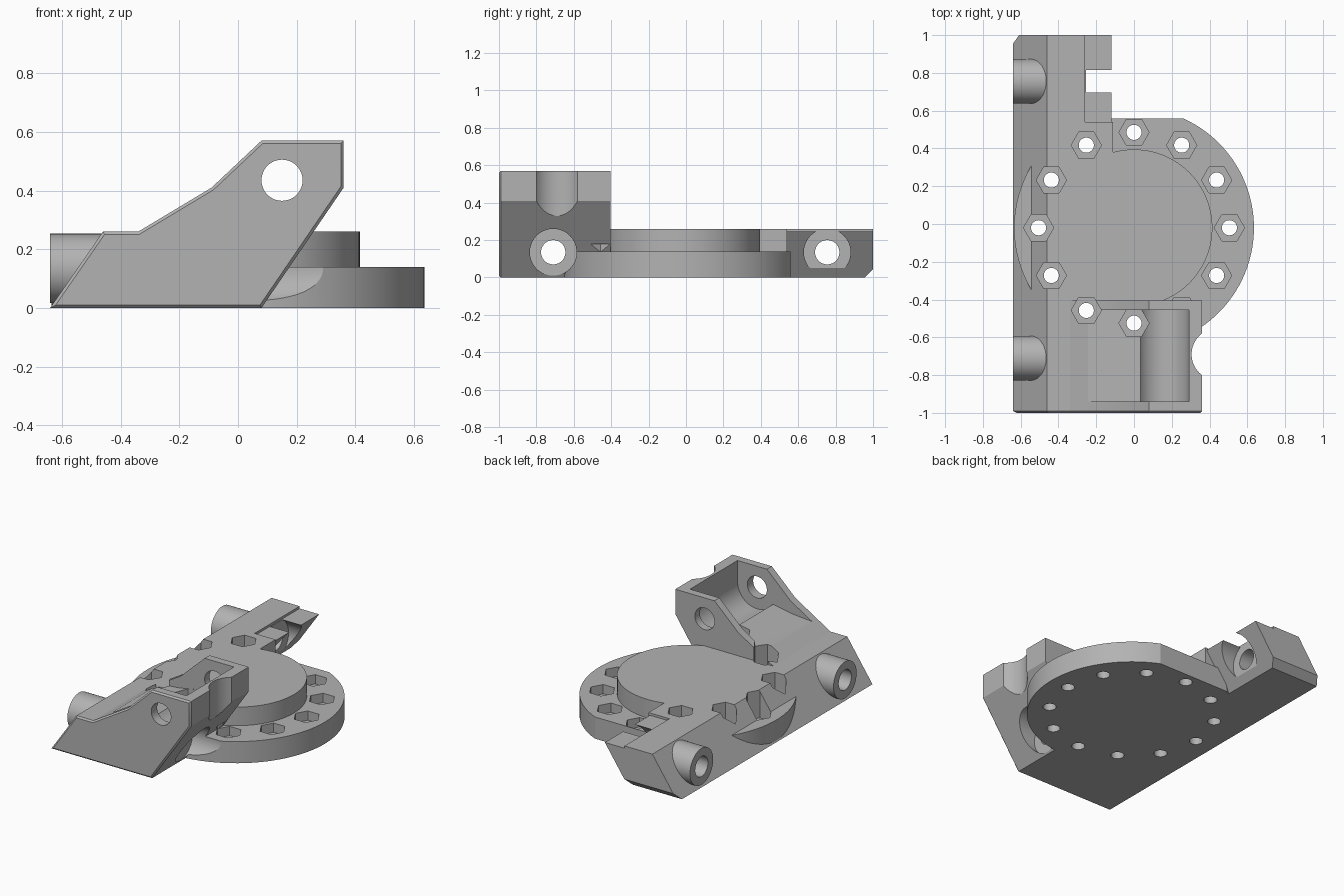
import bpy, bmesh
from math import cos, sin, radians

scene_cube = bpy.data.objects.get("Cube")
if scene_cube:
    bpy.data.objects.remove(scene_cube, do_unlink=True)

grey = bpy.data.materials.new("plain grey")
grey.use_nodes = True
colour = (0.45, 0.45, 0.45, 1)
grey.diffuse_color = colour
grey.node_tree.nodes["Principled BSDF"].inputs["Base Color"].default_value = colour

CY = -0.02          # flange centre in y
BOLT_Z = 0.135      # height of the side bores
FRONT_Y, BACK_Y = -0.71, 0.755


def arc(cx, cy, r, n, start=0, end=360):
    """Points on an arc; a full circle does not repeat its first point."""
    steps = n if end - start == 360 else n - 1
    angles = [radians(start + (end - start) * i / steps) for i in range(n)]
    return [(cx + r * cos(a), cy + r * sin(a)) for a in angles]


def prism(name, axis, pts, lo, hi, bevel_lo=0):
    """Extrude a 2D outline along an axis."""
    place = {"x": lambda a, b, d: (d, a, b),
             "y": lambda a, b, d: (a, d, b),
             "z": lambda a, b, d: (a, b, d)}[axis]
    bm = bmesh.new()
    low = [bm.verts.new(place(a, b, lo)) for a, b in pts]
    high = [bm.verts.new(place(a, b, hi)) for a, b in pts]
    cap = bm.faces.new(low)
    bm.faces.new(high[::-1])
    for i in range(len(pts)):
        j = (i + 1) % len(pts)
        bm.faces.new((low[j], low[i], high[i], high[j]))
    bmesh.ops.recalc_face_normals(bm, faces=bm.faces)
    if bevel_lo:
        bmesh.ops.bevel(bm, geom=list(cap.edges), offset=bevel_lo,
                        segments=1, affect="EDGES")
    mesh = bpy.data.meshes.new(name)
    bm.to_mesh(mesh)
    bm.free()
    mesh.materials.append(grey)
    obj = bpy.data.objects.new(name, mesh)
    bpy.context.collection.objects.link(obj)
    return obj


def box(name, x, y, z):
    return prism(name, "z", [(x[0], y[0]), (x[1], y[0]), (x[1], y[1]), (x[0], y[1])], *z)


def combine(target, tool, operation):
    mod = target.modifiers.new(operation.lower(), "BOOLEAN")
    mod.operation, mod.object, mod.solver = operation, tool, "EXACT"
    bpy.context.view_layer.objects.active = target
    bpy.ops.object.modifier_apply(modifier=mod.name)
    bpy.data.objects.remove(tool, do_unlink=True)


# Round flange with a flat back edge
body = prism("mount_body", "z", arc(0, CY, 0.635, 100, 114.1, 425.9), 0, 0.14)

# Raised hub, slanted side bar and front bracket
additions = [
    prism("raised_hub", "z", arc(0, CY, 0.415, 96), 0.05, 0.26),
    prism("side_bar", "y", [(-0.64, 0), (-0.29, 0), (-0.11, 0.26), (-0.46, 0.26)], -0.7, 1),
    box("bar_shoulder", (-0.4, -0.11), (-0.42, 0.54), (0.05, 0.26)),
    prism("front_bracket", "y",
          [(-0.64, 0), (0.08, 0), (0.36, 0.41), (0.36, 0.57), (0.08, 0.57),
           (-0.09, 0.41), (-0.34, 0.26), (-0.46, 0.26)], -1, -0.405, 0.01),
]
for y in (FRONT_Y, BACK_Y):
    additions.append(prism("bolt_boss", "x", arc(y, BOLT_Z, 0.118, 48), -0.64, -0.4))
for part in additions:
    combine(body, part, "UNION")

# Bracket pocket with a rounded floor, pin hole and finger groove
cuts = [
    prism("bracket_pocket", "y",
          [(-0.4, 0.305), (-0.1, 0.33), (0.035, 0.355)]
          + arc(0.15, 0.435, 0.14, 20, 216, 360)
          + [(0.29, 0.7), (-0.4, 0.7)], -0.94, -0.455),
    prism("pin_hole", "y", arc(0.15, 0.435, 0.07, 48), -1.1, -0.3),
    prism("end_groove", "z", arc(0.443, -0.69, 0.138, 64), 0.2, 0.7),
    # Shallow step and lower chamfer at the back end of the bar
    box("bar_step", (-0.26, 0), (0.54, 1.1), (0.245, 0.4)),
    prism("end_chamfer", "x", [(0.945, -0.01), (1.02, 0.065), (1.02, -0.01)], -0.8, 0.2),
]

# Side bores with wide bolt seats
for y, seat in ((FRONT_Y, 0.085), (BACK_Y, -0.255)):
    cuts.append(prism("bolt_seat", "x", arc(y, BOLT_Z, 0.125, 64), seat, 0.7))
    cuts.append(prism("bolt_bore", "x", arc(y, BOLT_Z, 0.065, 48), -0.8, seat + 0.05))

# Ring of twelve holes with hexagonal nut pockets
for i, (x, y) in enumerate(arc(0, CY, 0.505, 12)):
    under_bracket = i == 10
    top = 0.18 if under_bracket else 0.42
    cuts.append(prism("nut_pocket", "z", arc(x, y, 0.08, 6), 0.08, top))
    cuts.append(prism("flange_hole", "z", arc(x, y, 0.04, 32), -0.1, 0.12))
for tool in cuts:
    tool.hide_render = True
    combine(body, tool, "DIFFERENCE")

# Smooth the round walls, keep corners sharp
body.select_set(True)
bpy.context.view_layer.objects.active = body
bpy.ops.object.shade_smooth_by_angle(angle=radians(25))
